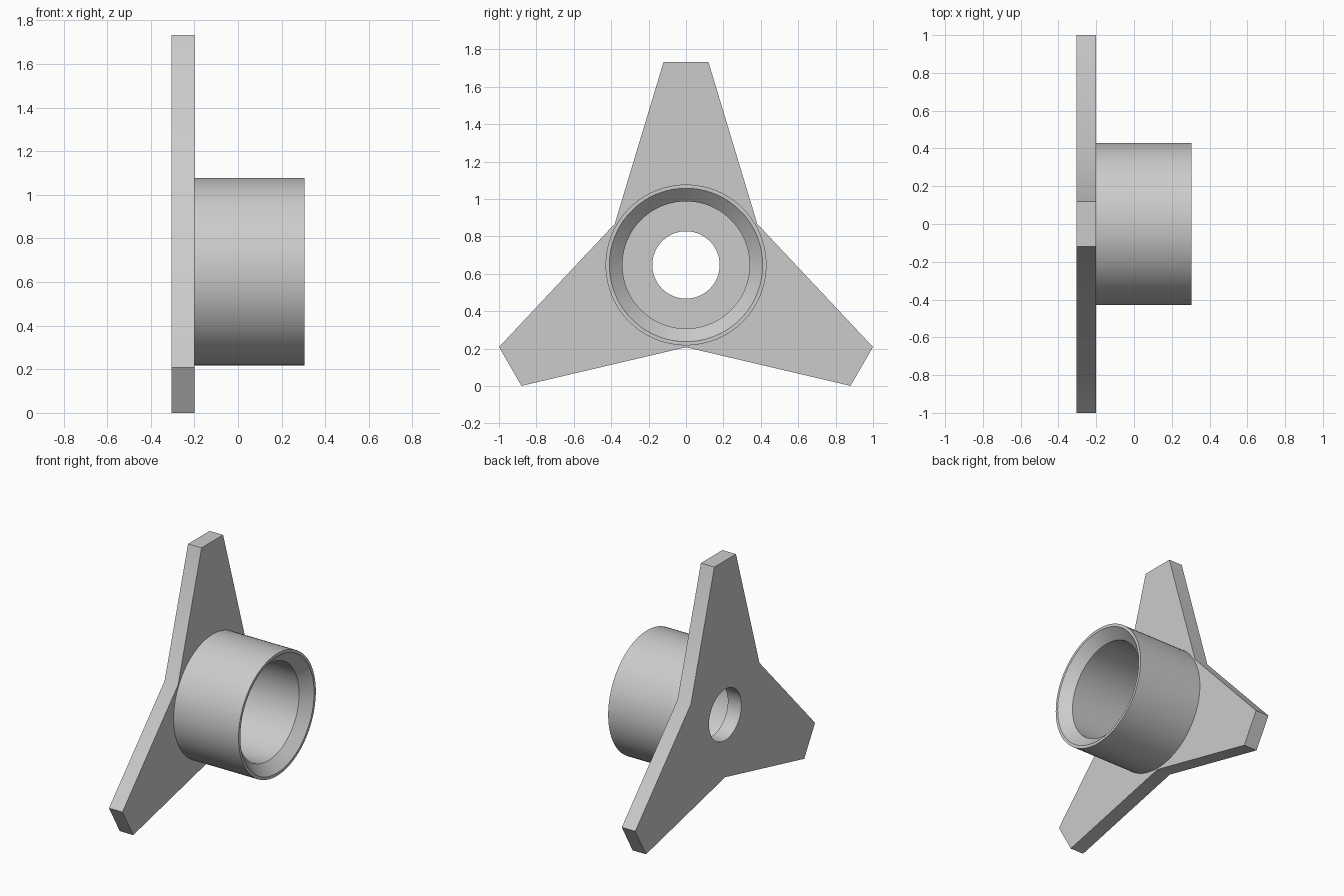
import bpy, bmesh
from math import sin, cos, pi, radians
from mathutils import Matrix, Vector

AXIS_Z = 0.647               # height of the hub axis
PLATE_X = (-0.305, -0.2)     # back and front of the plate
SEGMENTS = 96

cube = bpy.data.objects.get("Cube")
if cube:
    bpy.data.objects.remove(cube, do_unlink=True)

grey = bpy.data.materials.new("plain grey")
grey.use_nodes = True
colour = (0.6, 0.6, 0.6, 1)
grey.diffuse_color = colour
grey.node_tree.nodes["Principled BSDF"].inputs["Base Color"].default_value = colour


def finish(bm, name):
    """Turn a bmesh into a shaded object with sharp edges kept."""
    bmesh.ops.recalc_face_normals(bm, faces=bm.faces)
    mesh = bpy.data.meshes.new(name)
    bm.to_mesh(mesh)
    bm.free()
    mesh.materials.append(grey)
    obj = bpy.data.objects.new(name, mesh)
    obj.location.z = AXIS_Z
    bpy.context.collection.objects.link(obj)
    bpy.ops.object.select_all(action='DESELECT')
    obj.select_set(True)
    bpy.context.view_layer.objects.active = obj
    bpy.ops.object.shade_smooth_by_angle(angle=radians(30))
    return obj


def add_loop(bm, points):
    verts = [bm.verts.new(p) for p in points]
    return [bm.edges.new((v, verts[i - 1])) for i, v in enumerate(verts)]


# Three-armed plate with a round centre hole
bm = bmesh.new()
arm = [Vector((PLATE_X[0], y, z)) for y, z in ((0.381, 0.22), (0.12, 1.085), (-0.12, 1.085))]
outline = [Matrix.Rotation(k * 2 * pi / 3, 3, 'X') @ p for k in range(3) for p in arm]
hole = [(PLATE_X[0], 0.18 * cos(a), 0.18 * sin(a))
        for a in (2 * pi * i / SEGMENTS for i in range(SEGMENTS))]
edges = add_loop(bm, outline) + add_loop(bm, hole)
bmesh.ops.triangle_fill(bm, edges=edges, use_beauty=True, normal=(-1, 0, 0))
extruded = bmesh.ops.extrude_face_region(bm, geom=bm.faces[:], use_keep_orig=True)
moved = [g for g in extruded["geom"] if isinstance(g, bmesh.types.BMVert)]
bmesh.ops.translate(bm, verts=moved, vec=(PLATE_X[1] - PLATE_X[0], 0, 0))
finish(bm, "three_arm_plate")

# Hollow hub with a chamfered mouth, turned around the x axis
bm = bmesh.new()
profile = [(-0.2, 0.43), (0.305, 0.43), (0.305, 0.41), (0.238, 0.34), (-0.2, 0.34)]
verts = [bm.verts.new((x, 0, r)) for x, r in profile]
lines = [bm.edges.new(pair) for pair in zip(verts, verts[1:])]
bmesh.ops.spin(bm, geom=verts + lines, cent=(0, 0, 0), axis=(1, 0, 0),
               angle=2 * pi, steps=SEGMENTS, use_merge=True)
bmesh.ops.remove_doubles(bm, verts=bm.verts, dist=0.0001)
finish(bm, "hub")
